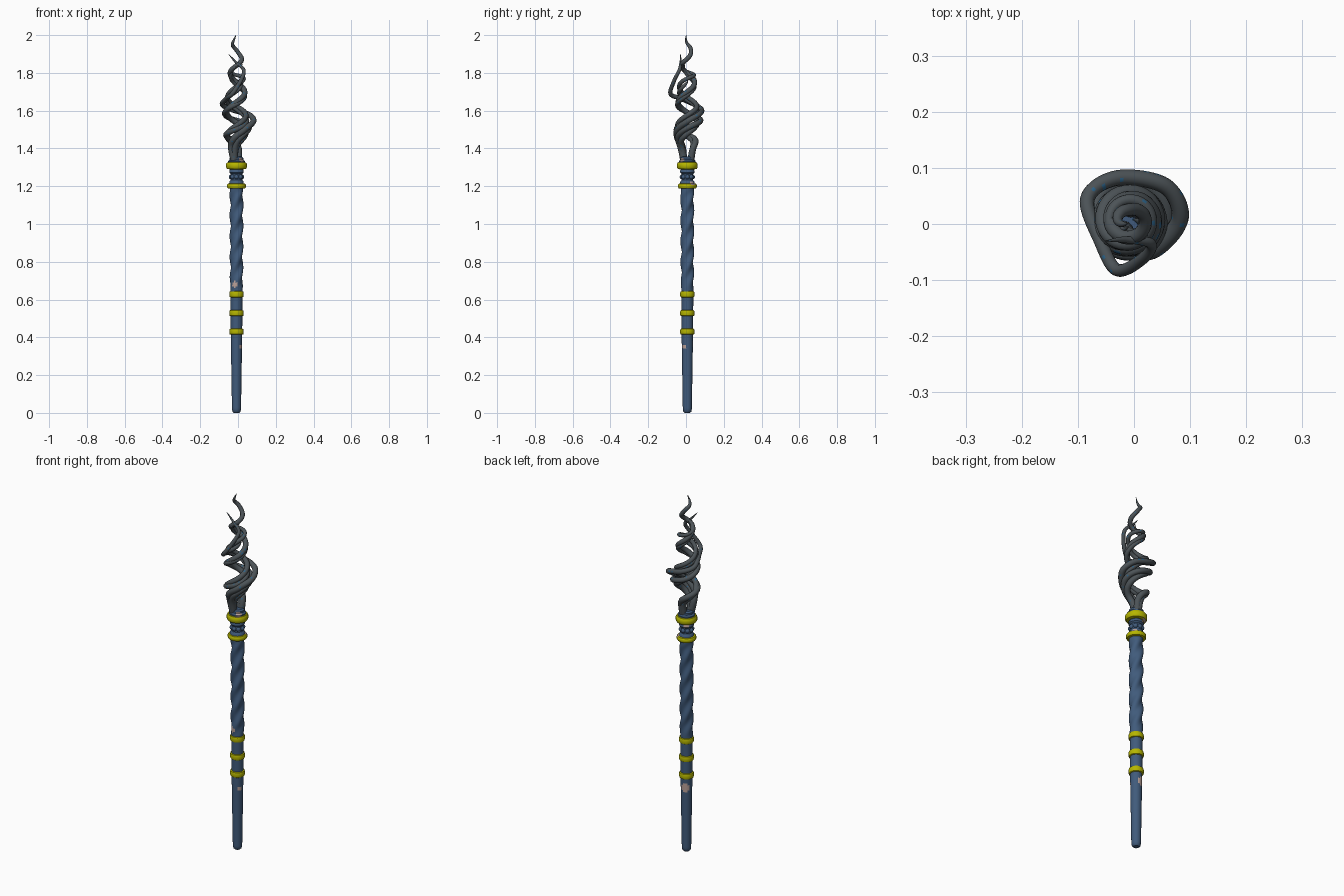
import bpy, bmesh, math, random
from mathutils import Vector

if "Cube" in bpy.data.objects:
    bpy.data.objects.remove(bpy.data.objects["Cube"])

random.seed(4)
CX, CY = -0.008, 0.007  # axis of the shaft


def mat(name, col):
    m = bpy.data.materials.new(name)
    m.diffuse_color = (*col, 1)
    m.use_nodes = True
    m.node_tree.nodes["Principled BSDF"].inputs["Base Color"].default_value = m.diffuse_color
    return m


BLUE = mat("slate blue wood", (0.052, 0.105, 0.2))
GOLD = mat("yellow gold", (0.47, 0.47, 0.0))
GREY = mat("dark grey vine", (0.072, 0.086, 0.095))
CHIP = mat("pale chipped wood", (0.5, 0.36, 0.32))
FLECK = mat("blue fleck", (0.025, 0.12, 0.24))

# worn spots: centre and reach
CHIPS = [(Vector((-0.018, -0.028, 0.68)), 0.016), (Vector((0.021, -0.012, 0.35)), 0.014),
         (Vector((-0.02, 0.034, 0.365)), 0.024), (Vector((-0.03, 0.035, 1.288)), 0.018),
         (Vector((0.02, -0.025, 1.34)), 0.016), (Vector((0.03, 0.035, 1.215)), 0.014)]


def finish(name, bm, *mats):
    bmesh.ops.recalc_face_normals(bm, faces=bm.faces)
    me = bpy.data.meshes.new(name)
    bm.to_mesh(me)
    bm.free()
    for m in mats:
        me.materials.append(m)
    ob = bpy.data.objects.new(name, me)
    bpy.context.collection.objects.link(ob)
    bpy.context.view_layer.objects.active = ob
    ob.select_set(True)
    bpy.ops.object.shade_smooth_by_angle(angle=math.radians(40))
    ob.select_set(False)
    return ob


def skin(bm, rings):
    """Join equal rings of points into a capped tube."""
    vs = [[bm.verts.new(p) for p in r] for r in rings]
    n = len(vs[0])
    for a, b in zip(vs, vs[1:]):
        for i in range(n):
            j = (i + 1) % n
            bm.faces.new((a[i], a[j], b[j], b[i]))
    bm.faces.new(vs[0][::-1])
    bm.faces.new(vs[-1])


def chip(bm):
    for f in bm.faces:
        if len(f.verts) == 4 and any((f.calc_center_median() - c).length < d for c, d in CHIPS):
            f.material_index = 1


def lathe(name, profile, material, n=32):
    bm = bmesh.new()
    skin(bm, [[(CX + r * math.cos(t * math.tau / n), CY + r * math.sin(t * math.tau / n), z)
               for t in range(n)] for r, z in profile])
    chip(bm)
    return finish(name, bm, material, CHIP)


# shaft: plain grip below, three twisted lobes above
def lerp_profile(z, keys):
    for (z0, r0), (z1, r1) in zip(keys, keys[1:]):
        if z <= z1:
            return r0 + (r1 - r0) * (z - z0) / (z1 - z0)
    return keys[-1][1]


KEYS = [(0, 0.014), (0.006, 0.021), (0.02, 0.024), (0.4, 0.03), (0.64, 0.032), (1.14, 0.033), (1.19, 0.035)]
levels = [0, 0.006, 0.02] + [0.03 + 0.01 * i for i in range(117)]
bm = bmesh.new()
rings = []
for z in levels:
    r = lerp_profile(z, KEYS)
    amp = 0.004 * max(0, min(1, (z - 0.64) / 0.08, (1.19 - z) / 0.04))
    rings.append([])
    for i in range(32):
        t = i * math.tau / 32
        rr = r + amp * math.cos(3 * t - z * math.tau / 0.11)
        rings[-1].append((CX + rr * math.cos(t), CY + rr * math.sin(t), z))
skin(bm, rings)
chip(bm)
finish("shaft", bm, BLUE, CHIP)


# gold bands
def band(name, z, r, h, lip):
    k = h / 2
    lathe(name, [(r - lip, z - k), (r - lip * 0.3, z - k * 0.85), (r, z - k * 0.45), (r, z + k * 0.45),
                 (r - lip * 0.3, z + k * 0.85), (r - lip, z + k)], GOLD)


for i, z in enumerate((0.43, 0.528, 0.628)):
    band("grip_band_%d" % (i + 1), z, 0.038, 0.032, 0.006)
band("lower_neck_band", 1.201, 0.05, 0.028, 0.014)
band("upper_neck_band", 1.309, 0.055, 0.04, 0.018)

# carved neck and collar
lathe("neck", [(0.04, 1.205), (0.037, 1.225), (0.031, 1.232), (0.031, 1.265), (0.038, 1.272),
               (0.038, 1.282), (0.034, 1.288), (0.042, 1.3)], BLUE)
lathe("collar", [(0.044, 1.32), (0.044, 1.334), (0.036, 1.341), (0.036, 1.35), (0.028, 1.358)], BLUE)
bm = bmesh.new()
for i in range(8):
    t = i * math.tau / 8
    g = bmesh.ops.create_icosphere(bm, subdivisions=2, radius=0.013)["verts"]
    bmesh.ops.translate(bm, verts=g, vec=(CX + 0.028 * math.cos(t), CY + 0.028 * math.sin(t), 1.249))
finish("neck_beads", bm, BLUE)


# vines
def smooth_path(pts, sub):
    p = [Vector(q) for q in pts]
    p = [2 * p[0] - p[1]] + p + [2 * p[-1] - p[-2]]
    out = []
    for a, b, c, d in zip(p, p[1:], p[2:], p[3:]):
        for k in range(sub):
            t = k / sub
            out.append(0.5 * (2 * b + (c - a) * t + (2 * a - 5 * b + 4 * c - d) * t * t
                              + (3 * b - a - 3 * c + d) * t ** 3))
    return out + [p[-2]]


def helix(keys):
    """Keys are (turn in degrees, radius, height)."""
    return [Vector((CX + q.y * math.cos(math.radians(q.x)), CY + q.y * math.sin(math.radians(q.x)), q.z))
            for q in smooth_path(keys, 16)]


def vine(name, path, r0, r1):
    bm = bmesh.new()
    rings, side, last = [], Vector((1, 0, 0)), len(path) - 1
    for i, p in enumerate(path):
        d = (path[min(i + 1, last)] - path[max(i - 1, 0)]).normalized()
        side = (side - d * side.dot(d)).normalized()
        up = d.cross(side)
        u = i / last
        r = (r0 + (r1 - r0) * u) * (1 if u < 0.85 else max(0.06, (1 - u) / 0.15) ** 0.6)
        rings.append([p + r * (side * math.cos(k * math.tau / 12) + up * math.sin(k * math.tau / 12))
                      for k in range(12)])
    skin(bm, rings)
    for f in bm.faces:
        f.material_index = int(random.random() < 0.025)
    finish(name, bm, GREY, FLECK)


vine("tall_vine", helix([(-850, 0.018, 1.33), (-810, 0.03, 1.41), (-720, 0.048, 1.48), (-540, 0.052, 1.59),
                         (-360, 0.044, 1.7), (-180, 0.034, 1.8), (0, 0.028, 1.875), (90, 0.019, 1.92),
                         (180, 0.021, 1.955), (235, 0.006, 2.0)]), 0.018, 0.009)
vine("wide_vine", smooth_path([(-0.02, -0.012, 1.33), (-0.035, -0.02, 1.41), (-0.02, -0.045, 1.455),
                               (0.035, -0.045, 1.5), (0.082, 0.01, 1.545), (0.055, 0.068, 1.58),
                               (-0.03, 0.082, 1.605), (-0.083, 0.045, 1.632), (-0.06, -0.03, 1.665),
                               (-0.03, -0.082, 1.69), (0.015, -0.062, 1.76), (0.03, -0.035, 1.815),
                               (-0.015, -0.028, 1.86), (-0.05, -0.03, 1.9)], 10), 0.019, 0.008)
vine("middle_vine", helix([(-640, 0.018, 1.33), (-620, 0.032, 1.41), (-540, 0.05, 1.465), (-360, 0.05, 1.575),
                           (-200, 0.05, 1.66), (-30, 0.04, 1.76), (150, 0.036, 1.8), (320, 0.042, 1.845)]),
     0.018, 0.008)
vine("short_vine", helix([(-120, 0.02, 1.33), (-100, 0.036, 1.41), (-60, 0.055, 1.465), (20, 0.068, 1.52),
                          (120, 0.07, 1.56), (200, 0.06, 1.6), (320, 0.048, 1.66), (440, 0.04, 1.73),
                          (560, 0.028, 1.8), (620, 0.012, 1.85)]), 0.019, 0.008)
vine("low_vine", helix([(60, 0.02, 1.33), (70, 0.032, 1.4), (130, 0.05, 1.45), (240, 0.058, 1.49),
                        (330, 0.056, 1.53), (440, 0.05, 1.6), (560, 0.053, 1.665), (680, 0.03, 1.73),
                        (730, 0.006, 1.76)]), 0.018, 0.009)
